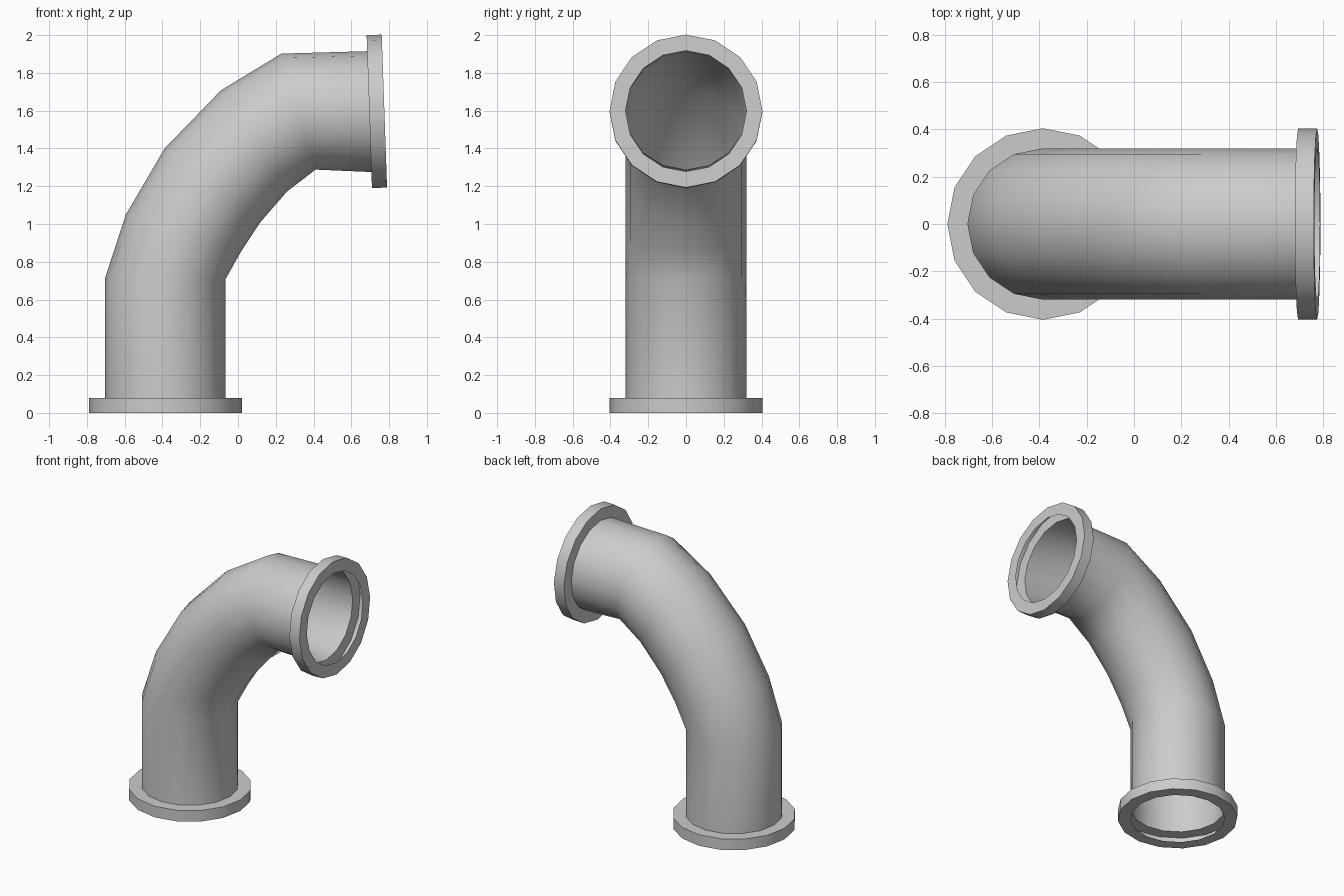
import bpy, bmesh
from math import sin, cos, pi, radians

if "Cube" in bpy.data.objects:
    bpy.data.objects.remove(bpy.data.objects["Cube"])

SIDES = 16
PIPE_R, FLANGE_R, FLANGE_T = 0.32, 0.405, 0.08


def ring(bm, cx, cz, pitch, r):
    """Circle of vertices whose axis leans from +z toward +x by pitch degrees."""
    a = radians(pitch)
    verts = []
    for i in range(SIDES):
        t = 2 * pi * i / SIDES
        u, v = r * cos(t), r * sin(t)
        verts.append(bm.verts.new((cx + u * cos(a), v, cz - u * sin(a))))
    return verts


# centre line of the elbow: x, z, lean of the axis
path = [(-0.385, FLANGE_T, 0), (-0.385, 0.71, 0), (-0.29, 0.95, 18),
        (-0.135, 1.205, 38), (0.085, 1.44, 57), (0.32, 1.595, 73.6),
        (0.695, 1.595, 88)]

# bottom flange, hollow behind its lip
sections = [(-0.385, 0, 0, PIPE_R), (-0.385, 0, 0, FLANGE_R),
            (-0.385, FLANGE_T, 0, FLANGE_R)]
# pipe body
sections += [(x, z, p, PIPE_R) for x, z, p in path]
# end flange
x, z, p = path[-1]
fx, fz = x + FLANGE_T * sin(radians(p)), z + FLANGE_T * cos(radians(p))
sections += [(x, z, p, FLANGE_R), (fx, fz, p, FLANGE_R), (fx, fz, p, PIPE_R)]

# skin the sections
bm = bmesh.new()
rings = [ring(bm, *s) for s in sections]
for a, b in zip(rings, rings[1:]):
    for i in range(SIDES):
        j = (i + 1) % SIDES
        bm.faces.new((a[i], a[j], b[j], b[i]))

mesh = bpy.data.meshes.new("elbow_pipe")
bm.to_mesh(mesh)
bm.free()
pipe = bpy.data.objects.new("elbow_pipe", mesh)
bpy.context.collection.objects.link(pipe)
bpy.context.view_layer.objects.active = pipe
pipe.select_set(True)
bpy.ops.object.shade_smooth_by_angle(angle=radians(40))
